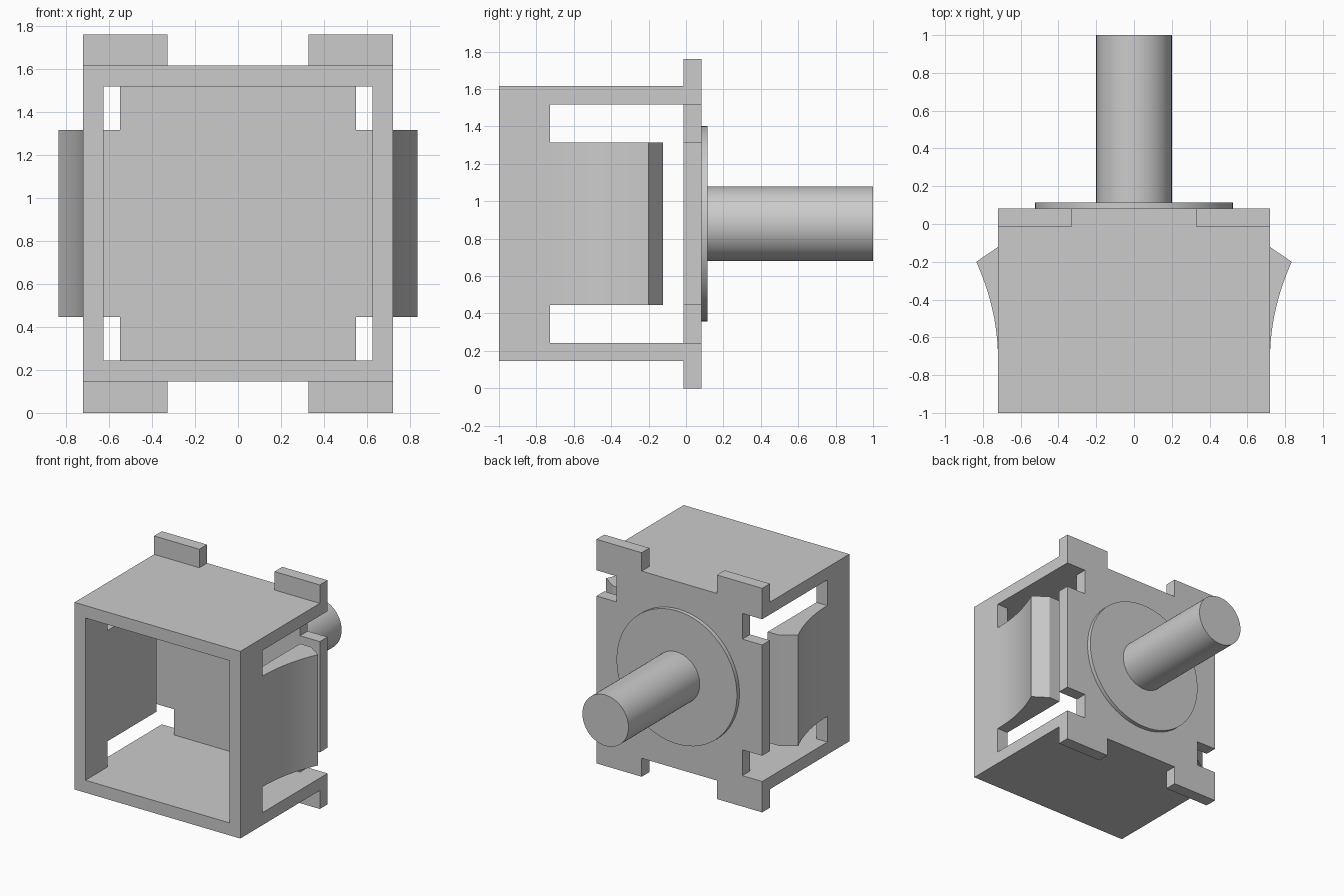
import bpy, bmesh, math
from mathutils import Vector

if "Cube" in bpy.data.objects:
    bpy.data.objects.remove(bpy.data.objects["Cube"], do_unlink=True)

grey = bpy.data.materials.new("plain grey")
grey.use_nodes = True
GREY = (0.6, 0.6, 0.6, 1)
grey.diffuse_color = GREY
grey.node_tree.nodes["Principled BSDF"].inputs["Base Color"].default_value = GREY

MID = 0.88                      # height of the centre line
HALF_W, HALF_H = 0.72, 0.735    # outside of the sleeve
IN_W, IN_H = 0.625, 0.637       # inside of the sleeve
CLIP_H = 0.435                  # half height of the side clips
BACK, PLATE = 0.083, -0.013     # rear and front of the back plate


def prism(name, points, offset):
    """Extrude a flat outline along an offset."""
    bm = bmesh.new()
    face = bm.faces.new([bm.verts.new(p) for p in points])
    ext = bmesh.ops.extrude_face_region(bm, geom=[face])
    verts = [v for v in ext["geom"] if isinstance(v, bmesh.types.BMVert)]
    bmesh.ops.translate(bm, verts=verts, vec=Vector(offset))
    bmesh.ops.recalc_face_normals(bm, faces=bm.faces)
    mesh = bpy.data.meshes.new(name)
    bm.to_mesh(mesh)
    bm.free()
    mesh.materials.append(grey)
    ob = bpy.data.objects.new(name, mesh)
    bpy.context.collection.objects.link(ob)
    return ob


def box(name, x, y, z):
    outline = [(x[0], y[0], z[0]), (x[1], y[0], z[0]), (x[1], y[1], z[0]), (x[0], y[1], z[0])]
    return prism(name, outline, (0, 0, z[1] - z[0]))


def combine(target, tool, operation):
    mod = target.modifiers.new(operation.lower(), 'BOOLEAN')
    mod.operation, mod.object, mod.solver = operation, tool, 'EXACT'
    bpy.context.view_layer.objects.active = target
    bpy.ops.object.modifier_apply(modifier=mod.name)
    bpy.data.objects.remove(tool, do_unlink=True)


# Square sleeve, open at the front, closed by the back plate
housing = box("housing", (-HALF_W, HALF_W), (-1, BACK), (MID - HALF_H, MID + HALF_H))
cavity = box("cavity_cutter", (-IN_W, IN_W), (-1.2, PLATE), (MID - IN_H, MID + IN_H))
combine(housing, cavity, 'DIFFERENCE')

# Slots that free the side clips and notch the plate corners
CLIP_END, SLOT, OUT = -0.122, -0.727, 0.2
half = [(SLOT, IN_H), (SLOT, CLIP_H), (CLIP_END, CLIP_H)]
inner = [(PLATE, CLIP_H), (OUT, CLIP_H), (OUT, IN_H)]
slot = half + [(y, -z) for y, z in reversed(half)]
slot += [(y, -z) for y, z in reversed(inner)] + inner
for side in (1, -1):
    cutter = prism("slot_cutter", [(side * 0.548, y, MID + z) for y, z in slot], (side * 0.4, 0, 0))
    combine(housing, cutter, 'DIFFERENCE')

# Curved barbs on the clips
STEPS, TIP, START = 16, -0.2, -0.715
curve = [(HALF_W + 0.115 * (i / STEPS) ** 2, START + (TIP - START) * i / STEPS)
         for i in range(STEPS + 1)]
barb = curve + [(HALF_W, CLIP_END), (0.68, CLIP_END), (0.68, START)]
for side in (1, -1):
    ramp = prism("barb", [(side * x, y, MID - CLIP_H) for x, y in barb], (0, 0, 2 * CLIP_H))
    combine(housing, ramp, 'UNION')

# Four mounting tabs on the back plate
for side in (1, -1):
    for up in (1, -1):
        x = sorted((side * 0.327, side * HALF_W))
        z = sorted((MID + up * (HALF_H - 0.04), MID + up * MID))
        combine(housing, box("tab", x, (PLATE, BACK), z), 'UNION')


# Round collar and shaft at the back
def rod(name, radius, y0, y1):
    bpy.ops.mesh.primitive_cylinder_add(vertices=64, radius=radius, depth=y1 - y0,
                                        location=(0, (y0 + y1) / 2, MID),
                                        rotation=(math.pi / 2, 0, 0))
    ob = bpy.context.object
    ob.name = name
    ob.data.materials.append(grey)
    return ob


parts = [housing, rod("collar", 0.523, BACK - 0.02, 0.115), rod("shaft", 0.2, 0.1, 1.0)]
for ob in parts:
    bpy.ops.object.select_all(action='DESELECT')
    ob.select_set(True)
    bpy.context.view_layer.objects.active = ob
    bpy.ops.object.shade_smooth_by_angle(angle=math.radians(20))
